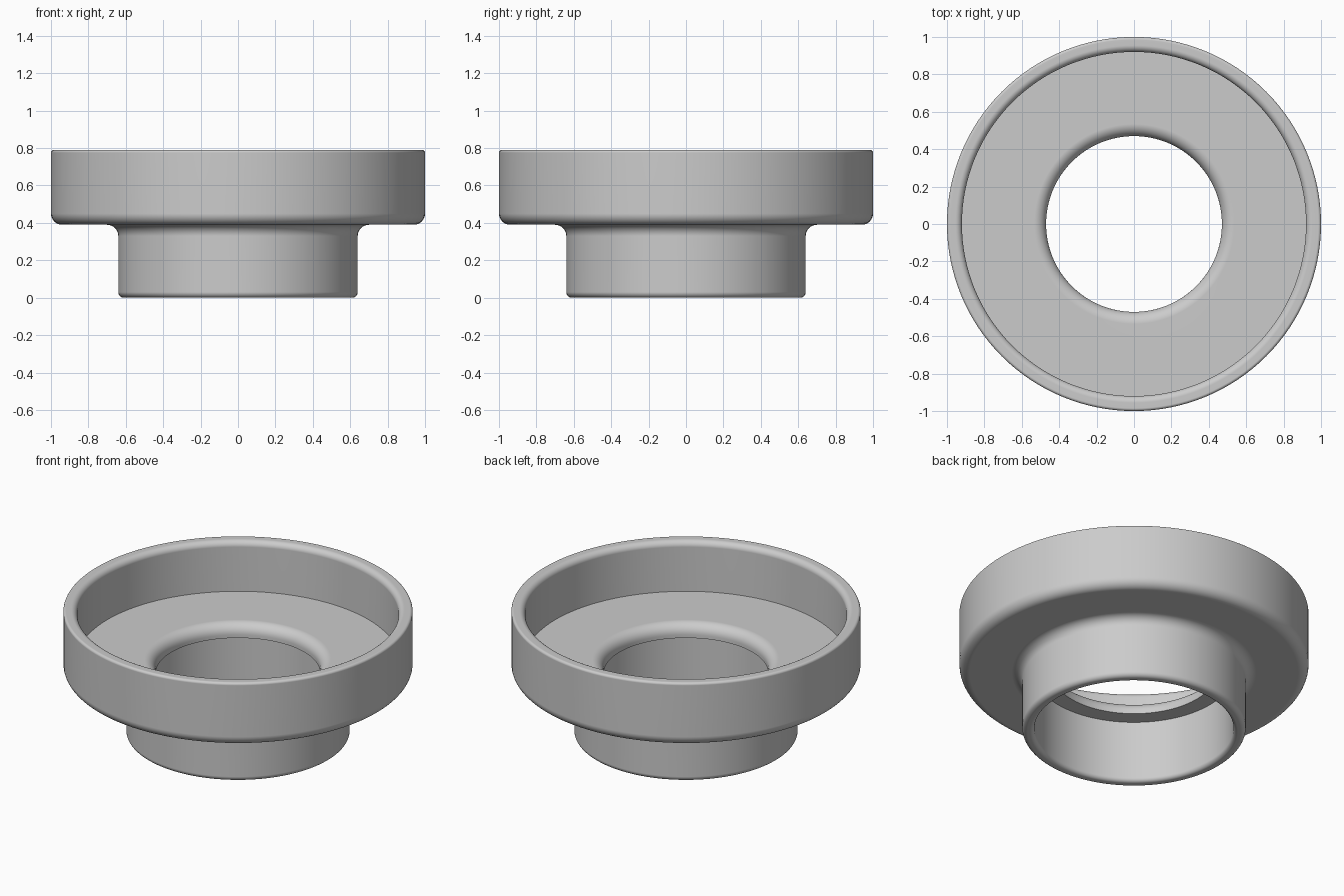
import bpy
import bmesh
import math
from mathutils import Matrix, Vector

cube = bpy.data.objects.get("Cube")
if cube:
    bpy.data.objects.remove(cube, do_unlink=True)

SEGMENTS = 128
ARC_STEPS = 8

# Single grey material
grey = bpy.data.materials.new("plain grey")
grey.use_nodes = True
colour = (0.6, 0.6, 0.6, 1.0)
grey.diffuse_color = colour
grey.node_tree.nodes["Principled BSDF"].inputs["Base Color"].default_value = colour

# Cross-section corners: radius, height, fillet
corners = [
    (0.57, 0.0, 0.025),    # sleeve mouth, inside
    (0.64, 0.0, 0.03),     # sleeve mouth, outside
    (0.64, 0.39, 0.06),    # cove under the dish
    (1.0, 0.39, 0.06),     # dish underside edge
    (1.0, 0.79, 0.015),    # rim, outside
    (0.92, 0.79, 0.035),   # rim, inside
    (0.92, 0.475, 0.0),    # dish floor edge
    (0.47, 0.475, 0.065),  # rounded lip of the hole
    (0.47, 0.39, 0.0),     # step under the hole
    (0.57, 0.39, 0.0),     # top of the sleeve bore
]


def rounded(points):
    """Replace each right-angled corner by a fillet arc."""
    result = []
    for i, (r, z, fillet) in enumerate(points):
        p = Vector((r, z))
        if not fillet:
            result.append(p)
            continue
        back = (Vector(points[i - 1][:2]) - p).normalized()
        ahead = (Vector(points[(i + 1) % len(points)][:2]) - p).normalized()
        centre = p + fillet * (back + ahead)
        for k in range(ARC_STEPS + 1):
            t = math.pi / 2 * k / ARC_STEPS
            result.append(centre - fillet * (ahead * math.cos(t) + back * math.sin(t)))
    return result


def lathe(name, profile, material):
    """Revolve a closed profile around the z axis."""
    bm = bmesh.new()
    rings = []
    for s in range(SEGMENTS):
        turn = Matrix.Rotation(2 * math.pi * s / SEGMENTS, 3, 'Z')
        rings.append([bm.verts.new(turn @ Vector((p.x, 0, p.y))) for p in profile])
    for s, ring in enumerate(rings):
        following = rings[(s + 1) % SEGMENTS]
        for i in range(len(profile)):
            bm.faces.new((ring[i - 1], following[i - 1], following[i], ring[i]))
    bmesh.ops.recalc_face_normals(bm, faces=bm.faces)
    mesh = bpy.data.meshes.new(name)
    bm.to_mesh(mesh)
    bm.free()
    mesh.materials.append(material)
    obj = bpy.data.objects.new(name, mesh)
    bpy.context.collection.objects.link(obj)
    return obj


# Dish with a sleeve below, as one turned body
body = lathe("flanged_cup", rounded(corners), grey)
bpy.ops.object.select_all(action='DESELECT')
body.select_set(True)
bpy.context.view_layer.objects.active = body
bpy.ops.object.shade_smooth_by_angle(angle=math.radians(35))

# Keep the flat areas evenly shaded beside the fillets
weighted = body.modifiers.new("even_shading", 'WEIGHTED_NORMAL')
weighted.keep_sharp = True
